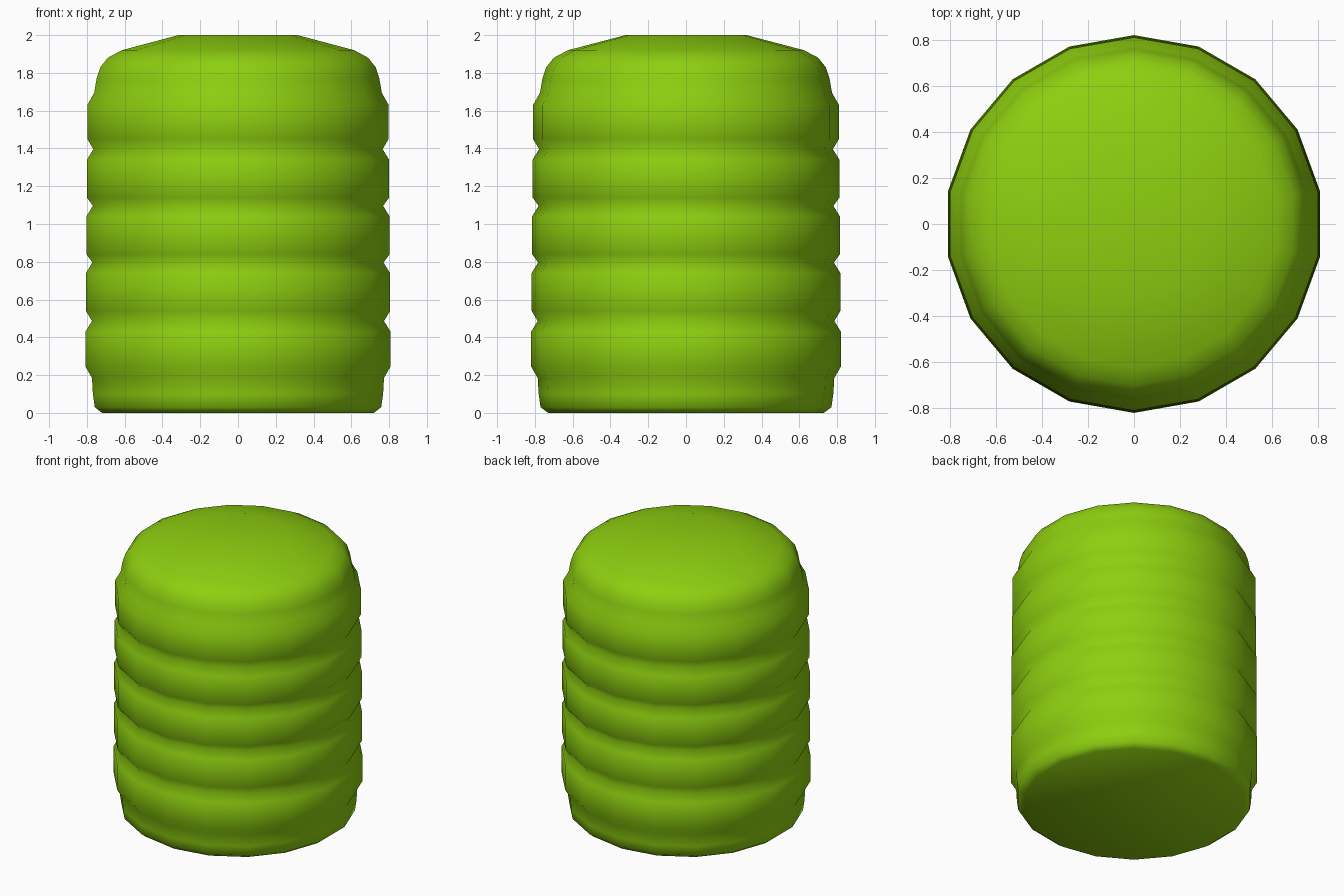
import bpy, bmesh, math

if "Cube" in bpy.data.objects:
    bpy.data.objects.remove(bpy.data.objects["Cube"])

SIDES = 18

# Profile as (radius, height): base, lower rim
profile = [(0.73, 0.0), (0.77, 0.03), (0.78, 0.10), (0.785, 0.185)]

# Bulging bands separated by narrow grooves
bands = [(0.245, 0.43), (0.54, 0.74), (0.84, 1.04), (1.14, 1.34), (1.45, 1.63)]
for i, (low, high) in enumerate(bands):
    r = 0.82 - 0.0025 * i
    profile += [(r, low), (r, high)]
    if i < len(bands) - 1:
        profile.append((r - 0.035, high + 0.056))

# Rounded shoulder and flat top
profile += [(0.773, 1.695), (0.76, 1.77), (0.74, 1.83), (0.70, 1.88), (0.625, 1.92), (0.32, 2.0)]

bm = bmesh.new()
rings = []
for r, z in profile:
    rings.append([bm.verts.new((r * math.cos(a), r * math.sin(a), z))
                  for a in (math.radians(90) + 2 * math.pi * k / SIDES for k in range(SIDES))])
for a, b in zip(rings, rings[1:]):
    for k in range(SIDES):
        n = (k + 1) % SIDES
        bm.faces.new((a[k], a[n], b[n], b[k]))
bm.faces.new(rings[0][::-1])
bm.faces.new(rings[-1])
for f in bm.faces:
    f.smooth = True

mesh = bpy.data.meshes.new("ribbed_barrel")
bm.to_mesh(mesh)
bm.free()
barrel = bpy.data.objects.new("ribbed_barrel", mesh)
bpy.context.collection.objects.link(barrel)

# Lime green
green = bpy.data.materials.new("lime_green")
green.diffuse_color = (0.27, 0.62, 0.005, 1)
green.use_nodes = True
green.node_tree.nodes["Principled BSDF"].inputs["Base Color"].default_value = green.diffuse_color
mesh.materials.append(green)
